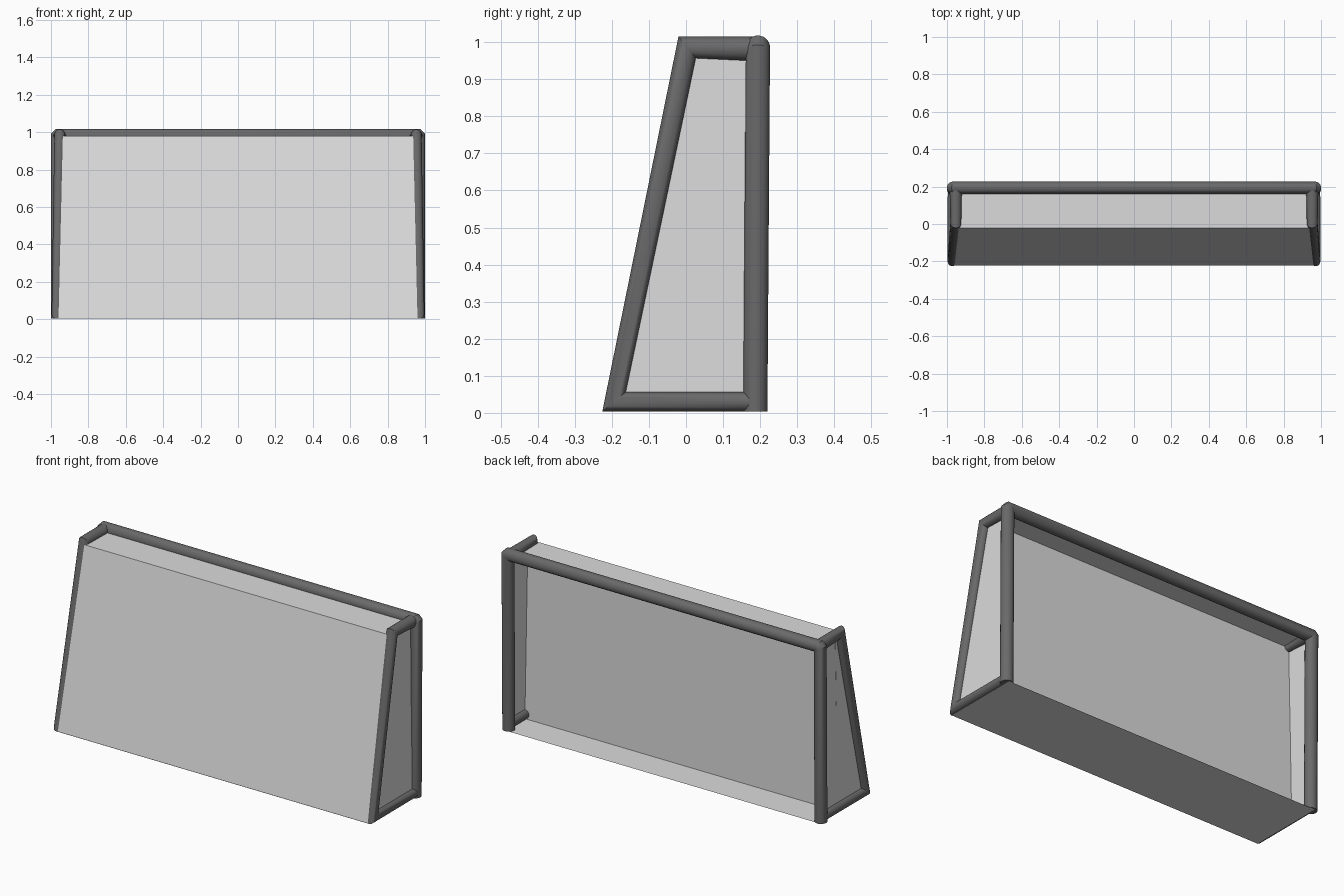
import bpy, bmesh, math
from mathutils import Vector

if "Cube" in bpy.data.objects:
    bpy.data.objects.remove(bpy.data.objects["Cube"])


def material(name, v):
    m = bpy.data.materials.new(name)
    m.diffuse_color = (v, v, v, 1)
    m.use_nodes = True
    m.node_tree.nodes["Principled BSDF"].inputs["Base Color"].default_value = m.diffuse_color
    return m


FRAME = material("dark grey frame", 0.143)
NET = material("light grey net", 0.71)


def finish(name, bm, mat, smooth=False):
    me = bpy.data.meshes.new(name)
    bm.to_mesh(me)
    bm.free()
    ob = bpy.data.objects.new(name, me)
    bpy.context.collection.objects.link(ob)
    me.materials.append(mat)
    if smooth:
        bpy.context.view_layer.objects.active = ob
        ob.select_set(True)
        bpy.ops.object.shade_smooth_by_angle(angle=math.radians(35))
        ob.select_set(False)
    return ob


def tube(name, path, radii, sides=20):
    """Round tube along a path, with mitred corners and a radius per point."""
    pts = [Vector(p) for p in path]
    dirs = [(b - a).normalized() for a, b in zip(pts, pts[1:])]
    d = dirs[0]
    u = d.orthogonal().normalized()
    w = d.cross(u)
    ring = [pts[0] + radii[0] * (u * math.cos(t) + w * math.sin(t))
            for t in (2 * math.pi * i / sides for i in range(sides))]
    rings = [ring]
    for i in range(1, len(pts)):
        d = dirs[i - 1]
        n = (d + dirs[i]).normalized() if i < len(dirs) else d
        ring = [pts[i - 1] + (p - pts[i - 1]) * radii[i] / radii[i - 1] for p in ring]
        ring = [p + d * ((pts[i] - p).dot(n) / d.dot(n)) for p in ring]
        rings.append(ring)
    bm = bmesh.new()
    vs = [[bm.verts.new(p) for p in r] for r in rings]
    for a, b in zip(vs, vs[1:]):
        for i in range(sides):
            j = (i + 1) % sides
            bm.faces.new((a[i], a[j], b[j], b[i]))
    bm.faces.new(vs[0][::-1])
    bm.faces.new(vs[-1])
    bmesh.ops.recalc_face_normals(bm, faces=bm.faces)
    return finish(name, bm, FRAME, True)


def sheet(name, corners):
    bm = bmesh.new()
    bm.faces.new([bm.verts.new(c) for c in corners])
    return finish(name, bm, NET)


# Goal mouth: two posts joined by the crossbar, corners slightly bevelled
half = [(.967, .187, .004), (.967, .194, .979), (.961, .194, .985)]
tube("posts_and_crossbar",
     [(-x, y, z) for x, y, z in half] + half[::-1], [.033] * 6)

for s, side in ((-1, "left"), (1, "right")):
    # Side stay: floor bar, sloping back bar and top bar
    tube(side + "_stay",
         [(s * .97, .19, .030), (s * .971, -.194, .030),
          (s * .953, .003, .986), (s * .953, .18, .982)],
         [.026, .026, .029, .033])
    # Side net
    corners = [(s * .972, -.22, .004), (s * .972, .2, .004),
               (s * .954, .19, .98), (s * .95, -.022, .98)]
    sheet(side + "_net", corners if s > 0 else corners[::-1])

# Sloping, top and floor nets
sheet("sloping_net", [(-.972, -.223, .004), (.972, -.223, .004),
                      (.95, -.022, .98), (-.95, -.022, .98)])
sheet("top_net", [(-.95, -.022, .98), (.95, -.022, .98),
                  (.954, .18, .98), (-.954, .18, .98)])
sheet("floor_net", [(-.972, .212, .003), (.972, .212, .003),
                    (.972, -.223, .003), (-.972, -.223, .003)])
# Upright inner net wall facing the mouth
sheet("inner_net", [(.97, .04, .004), (-.97, .04, .004),
                    (-.952, .04, .98), (.952, .04, .98)])
